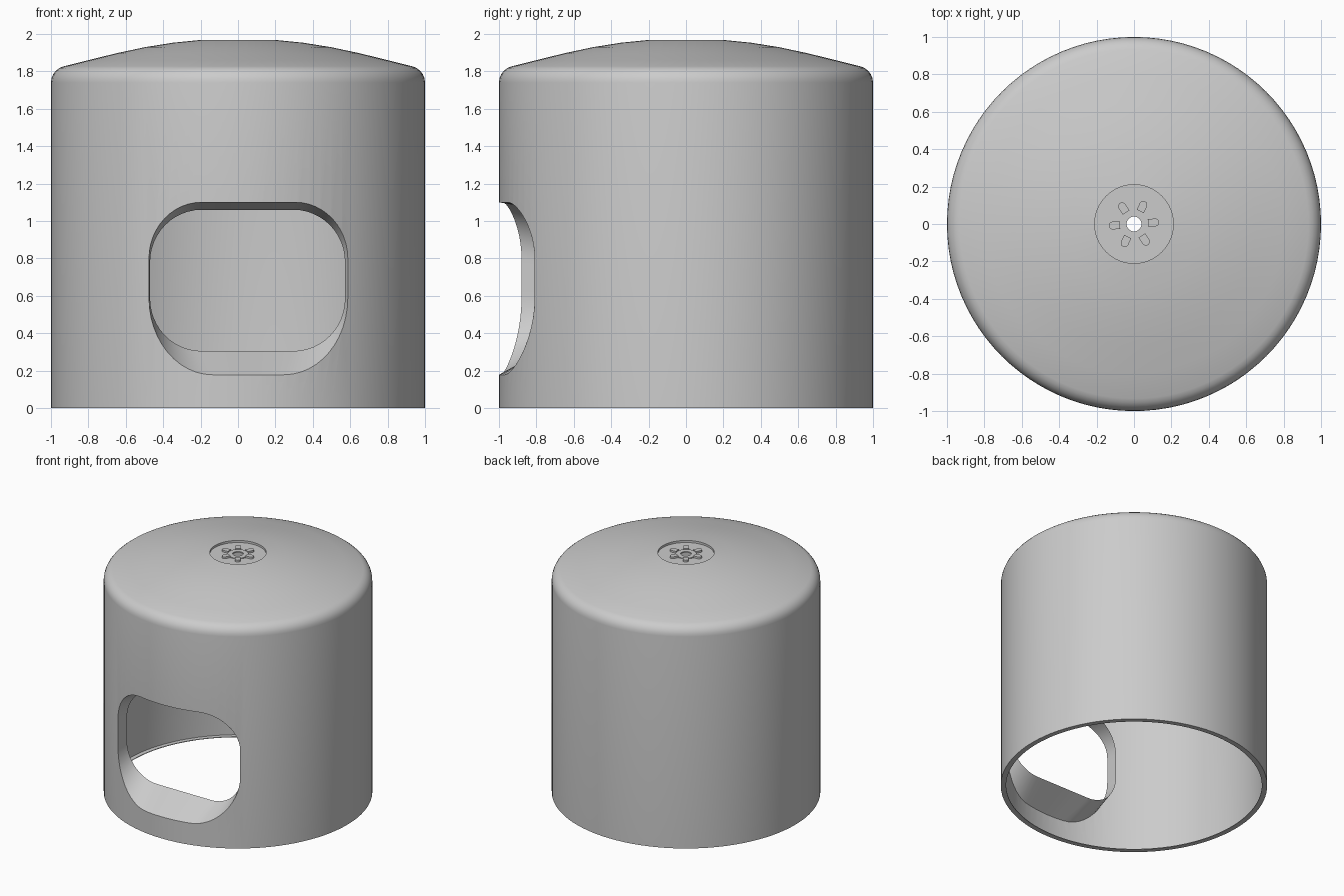
import bpy, bmesh, math
from math import sin, cos, pi, sqrt

if "Cube" in bpy.data.objects:
    bpy.data.objects.remove(bpy.data.objects["Cube"])

SEG = 96


def make_object(name, verts, faces):
    bm = bmesh.new()
    vs = [bm.verts.new(v) for v in verts]
    for f in faces:
        bm.faces.new([vs[i] for i in f])
    bmesh.ops.recalc_face_normals(bm, faces=bm.faces)
    mesh = bpy.data.meshes.new(name)
    bm.to_mesh(mesh)
    bm.free()
    ob = bpy.data.objects.new(name, mesh)
    bpy.context.collection.objects.link(ob)
    return ob


def smooth(ob, angle=30):
    bpy.ops.object.select_all(action='DESELECT')
    ob.select_set(True)
    bpy.context.view_layer.objects.active = ob
    bpy.ops.object.shade_smooth_by_angle(angle=math.radians(angle))


def lathe(name, profile, seg=SEG):
    """Revolve a closed (r, z) profile around z."""
    n = len(profile)
    verts = [(r * cos(2 * pi * i / seg), r * sin(2 * pi * i / seg), z)
             for i in range(seg) for r, z in profile]
    faces = [(i * n + j, ((i + 1) % seg) * n + j,
              ((i + 1) % seg) * n + (j + 1) % n, i * n + (j + 1) % n)
             for i in range(seg) for j in range(n)]
    return make_object(name, verts, faces)


def rounded_rect(x0, x1, z0, z1, top, bottom, arc=12, sub=6):
    """Outline in xz with elliptical corners (rx, rz) and subdivided straight sides."""
    (tx, tz), (bx, bz) = top, bottom
    corners = [(x1 - tx, z1 - tz, tx, tz), (x0 + tx, z1 - tz, tx, tz),
               (x0 + bx, z0 + bz, bx, bz), (x1 - bx, z0 + bz, bx, bz)]
    pts = []
    for q, (cx, cz, rx, rz) in enumerate(corners):
        for k in range(arc + 1):
            a = pi / 2 * (q + k / arc)
            pts.append((cx + rx * cos(a), cz + rz * sin(a)))
        nx, nz, rx, rz = corners[(q + 1) % 4]
        a = pi / 2 * (q + 1)
        s, e = pts[-1], (nx + rx * cos(a), nz + rz * sin(a))
        pts += [(s[0] + (e[0] - s[0]) * t / sub, s[1] + (e[1] - s[1]) * t / sub)
                for t in range(1, sub)]
    return pts


def loft(name, loops, caps):
    n = len(loops[0])
    verts = [p for loop in loops for p in loop]
    faces = [(k * n + i, k * n + (i + 1) % n, (k + 1) * n + (i + 1) % n, (k + 1) * n + i)
             for k in range(len(loops) - 1) for i in range(n)]
    if caps:
        faces += [tuple(range(n)), tuple(range((len(loops) - 1) * n, len(loops) * n))]
    return make_object(name, verts, faces)


# thin shell: wall, rounded shoulder, low dome, recessed centre, inward lip at the base
T = 0.005
shoulder = [(0.91 + 0.09 * cos(a), 1.74 + 0.09 * sin(a))
            for a in [math.radians(d) for d in range(0, 76, 15)]]
dome = [(0.8, 1.86), (0.65, 1.897), (0.5, 1.929), (0.35, 1.953), (0.21, 1.967)]
recess = [(0.21, 1.95), (0.04, 1.95)]
inside = [(0.04, 1.95 - T), (0.21, 1.95 - T)]
inside += [(r, z - T) for r, z in dome[-2::-1]]
inside += [(0.91 + (r - 0.91) * 0.945, 1.74 + (z - 1.74) * 0.945) for r, z in shoulder[::-1]]
lip = [(1 - T, T), (0.96, T), (0.96, 0)]
body = lathe("hollow_body", [(1, 0)] + shoulder + dome + recess + inside + lip)

# tapered opening: outer outline lies on the wall, inner outline is flat
outer = rounded_rect(-0.476, 0.587, 0.178, 1.10, (0.28, 0.30), (0.34, 0.41))
inner = rounded_rect(-0.47, 0.572, 0.305, 1.06, (0.275, 0.28), (0.275, 0.28))
far = [(x, -1.2, z) for x, z in outer]
surf = [(x, -sqrt(1 - x * x), z) for x, z in outer]
deep = [(x, -0.77, z) for x, z in inner]
cutter = loft("opening_cutter", [far, surf, deep], True)
cutter.hide_render = True
mod = body.modifiers.new("opening", 'BOOLEAN')
mod.object = cutter
mod.operation = 'DIFFERENCE'
mod.solver = 'EXACT'
bpy.context.view_layer.objects.active = body
body.select_set(True)
bpy.ops.object.modifier_apply(modifier=mod.name)
bpy.data.objects.remove(cutter)
smooth(body)

# thin funnel lining of the opening
lining = loft("opening_lining", [surf, deep], False)
smooth(lining)

# low collar around the through hole
collar = lathe("hole_collar", [(0.04, 1.947), (0.08, 1.947), (0.08, 1.956), (0.04, 1.956)], 32)
smooth(collar)

# six round-ended ribs around the collar
w = 0.021
outline = [(0.075, -w)] + [(0.114 + w * cos(a), w * sin(a))
                           for a in [pi * (k / 8 - 0.5) for k in range(9)]] + [(0.075, w)]
for i in range(6):
    t = pi / 3 * i + 0.07
    loops = [[(x * cos(t) - y * sin(t), x * sin(t) + y * cos(t), z) for x, y in outline]
             for z in (1.947, 1.965)]
    smooth(loft(f"rib_{i + 1}", loops, True))
